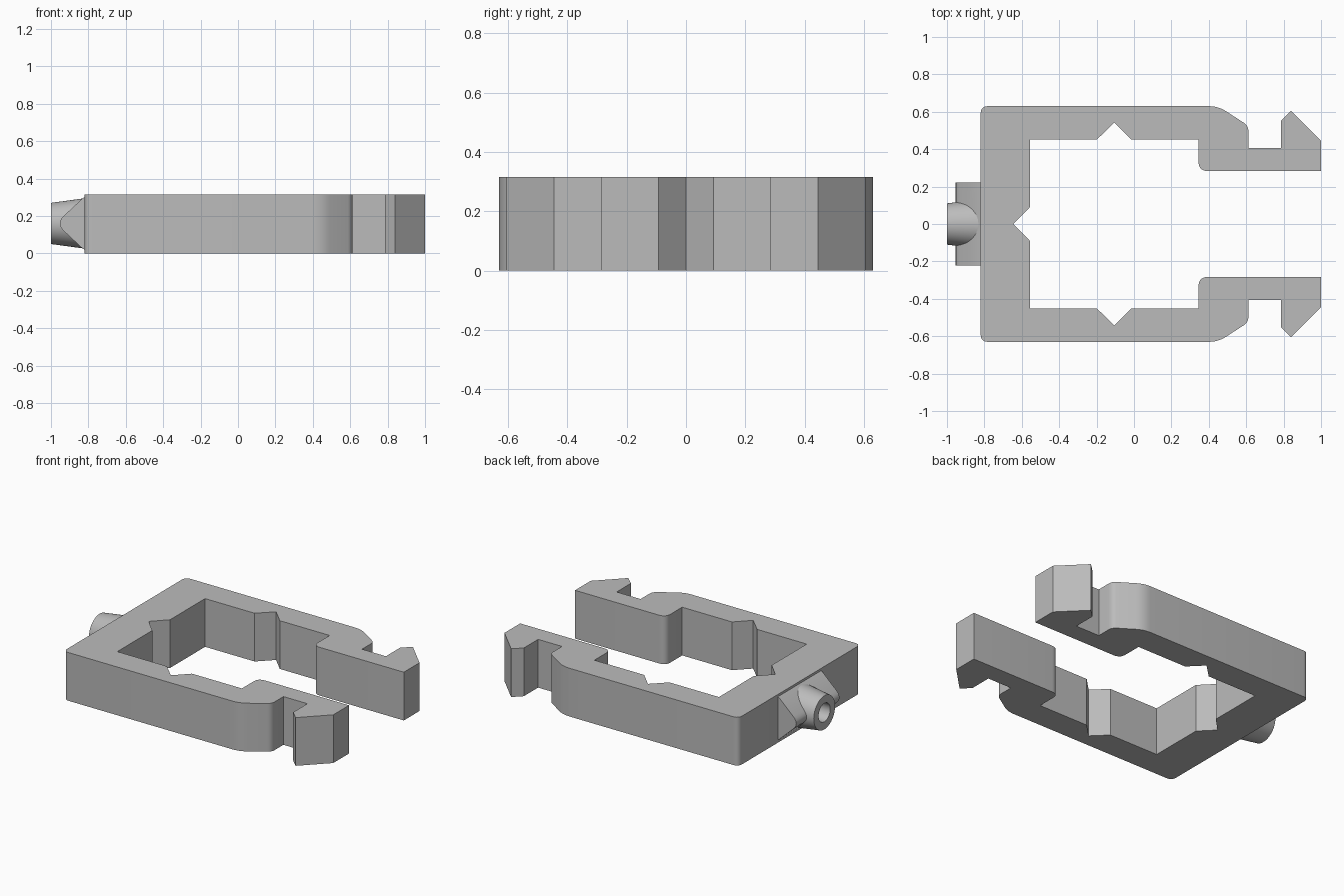
import bpy, bmesh, math
from mathutils import Vector, Matrix

cube = bpy.data.objects.get("Cube")
if cube:
    bpy.data.objects.remove(cube, do_unlink=True)

HEIGHT = 0.315
AXIS_Z = 0.16

grey = bpy.data.materials.new("light grey")
grey.use_nodes = True
grey.diffuse_color = (0.5, 0.5, 0.5, 1)
grey.node_tree.nodes["Principled BSDF"].inputs["Base Color"].default_value = (0.5, 0.5, 0.5, 1)


def fillet(points):
    """Turn (a, b, radius) corners into a 2D outline with rounded corners."""
    out = []
    for i, (a, b, r) in enumerate(points):
        p = Vector((a, b))
        if not r:
            out.append(p)
            continue
        before = Vector(points[i - 1][:2])
        after = Vector(points[(i + 1) % len(points)][:2])
        start = p + (before - p).normalized() * r
        end = p + (after - p).normalized() * r
        for k in range(7):
            t = k / 6
            out.append(start * (1 - t) ** 2 + p * 2 * t * (1 - t) + end * t * t)
    return out


def finish(name, bm):
    bmesh.ops.recalc_face_normals(bm, faces=bm.faces)
    mesh = bpy.data.meshes.new(name)
    bm.to_mesh(mesh)
    bm.free()
    mesh.materials.append(grey)
    obj = bpy.data.objects.new(name, mesh)
    bpy.context.collection.objects.link(obj)
    return obj


def prism(name, outline, to_3d, direction):
    bm = bmesh.new()
    face = bm.faces.new([bm.verts.new(to_3d(p)) for p in outline])
    moved = bmesh.ops.extrude_face_region(bm, geom=[face])["geom"]
    verts = [g for g in moved if isinstance(g, bmesh.types.BMVert)]
    bmesh.ops.translate(bm, verts=verts, vec=direction)
    return finish(name, bm)


def cone_x(name, x0, x1, r0, r1):
    bm = bmesh.new()
    place = Matrix.Translation(((x0 + x1) / 2, 0, AXIS_Z)) @ Matrix.Rotation(math.pi / 2, 4, "Y")
    bmesh.ops.create_cone(bm, cap_ends=True, segments=64, radius1=r0, radius2=r1,
                          depth=x1 - x0, matrix=place)
    return finish(name, bm)


def activate(obj):
    bpy.ops.object.select_all(action="DESELECT")
    obj.select_set(True)
    bpy.context.view_layer.objects.active = obj


# Clip frame: half outline, mirrored across the middle
half = [
    (-0.82, 0.63, 0.04), (0.45, 0.63, 0.05), (0.612, 0.525, 0.03),
    (0.612, 0.405, 0), (0.785, 0.405, 0), (0.785, 0.552, 0),
    (0.84, 0.605, 0), (1.0, 0.445, 0), (1.0, 0.283, 0),
    (0.345, 0.283, 0.05), (0.345, 0.453, 0), (-0.015, 0.453, 0),
    (-0.105, 0.543, 0), (-0.197, 0.453, 0), (-0.555, 0.453, 0),
    (-0.555, 0.092, 0),
]
outline = half + [(-0.645, 0, 0)] + [(x, -y, r) for x, y, r in reversed(half)]
frame = prism("clip_frame", fillet(outline), lambda p: (p.x, p.y, 0), (0, 0, HEIGHT))

# Wedge mount with a rounded ridge
wedge_side = [(-0.81, 0.305, 0), (-0.83, 0.295, 0), (-0.975, AXIS_Z, 0.06),
              (-0.83, 0.025, 0), (-0.81, 0.015, 0)]
wedge = prism("wedge_mount", fillet(wedge_side), lambda p: (p.x, -0.223, p.y), (0, 0.446, 0))

# Tapered spout and its bore
spout = cone_x("spout", -1.0, -0.81, 0.11, 0.136)
bore = cone_x("bore_cutter", -1.1, -0.8, 0.06, 0.06)
bore.hide_render = True
for part in (wedge, spout):
    mod = part.modifiers.new("bore", "BOOLEAN")
    mod.operation = "DIFFERENCE"
    mod.solver = "EXACT"
    mod.object = bore
    activate(part)
    bpy.ops.object.modifier_apply(modifier=mod.name)
bpy.data.objects.remove(bore, do_unlink=True)

for part in (frame, wedge, spout):
    activate(part)
    bpy.ops.object.shade_smooth_by_angle(angle=math.radians(25))
